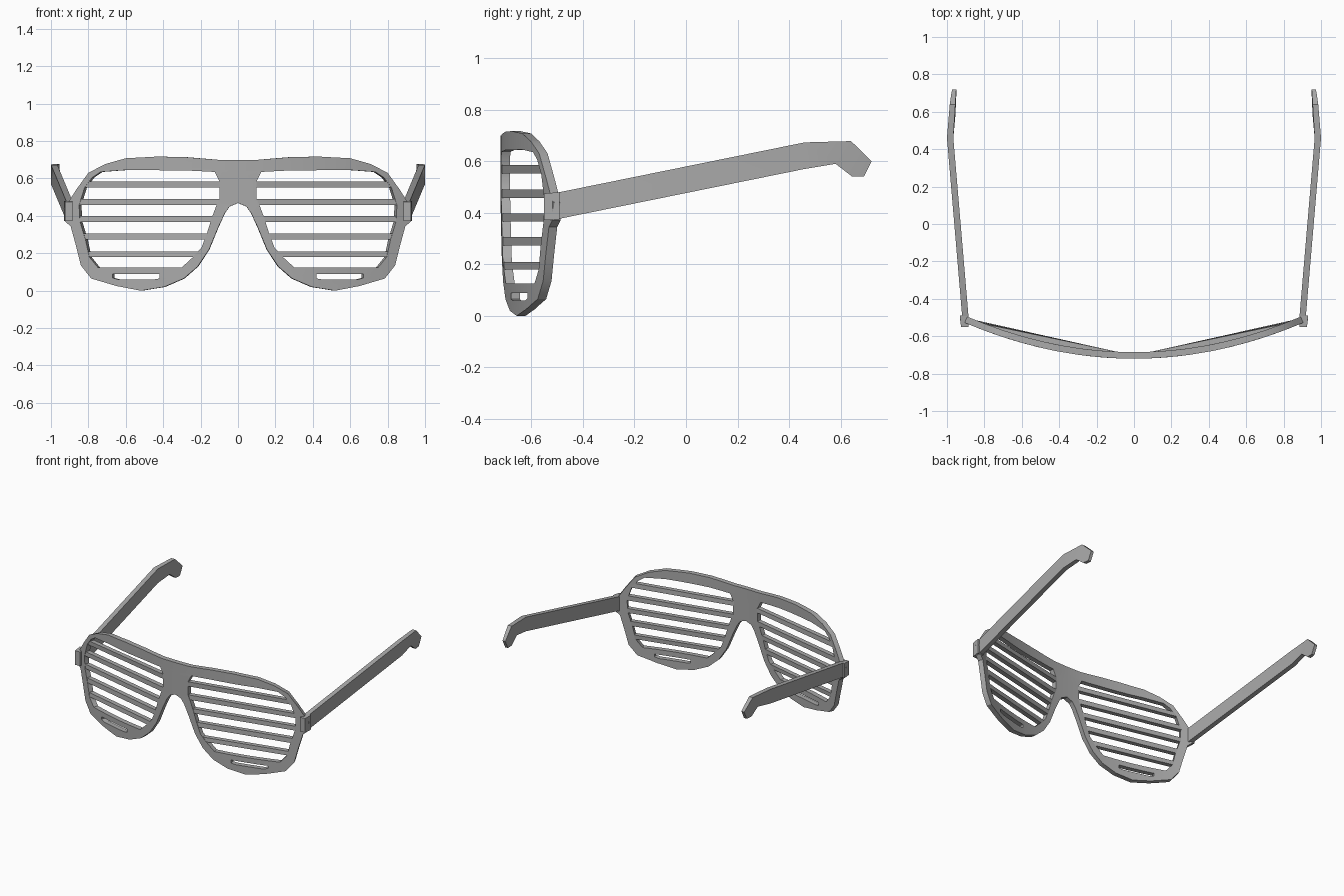
import bpy, bmesh, math
from mathutils import Vector

if "Cube" in bpy.data.objects:
    bpy.data.objects.remove(bpy.data.objects["Cube"])

T = 0.035  # rim thickness
grey = bpy.data.materials.new("grey plastic")
grey.diffuse_color = (0.40, 0.40, 0.40, 1)
grey.use_nodes = True
grey.node_tree.nodes["Principled BSDF"].inputs["Base Color"].default_value = grey.diffuse_color


def bend(x, depth):
    """Point on the curved front, moved back by depth along its normal."""
    slope = 0.47 * x
    n = math.hypot(1, slope)
    return x - depth * slope / n, -0.72 + 0.235 * x * x + depth / n


def finish(obj):
    obj.data.materials.clear()
    obj.data.materials.append(grey)
    bpy.ops.object.select_all(action='DESELECT')
    obj.select_set(True)
    bpy.context.view_layer.objects.active = obj
    bpy.ops.object.shade_smooth_by_angle(angle=math.radians(30))


def mesh_object(name, bm):
    bmesh.ops.recalc_face_normals(bm, faces=bm.faces)
    me = bpy.data.meshes.new(name)
    bm.to_mesh(me)
    bm.free()
    obj = bpy.data.objects.new(name, me)
    bpy.context.collection.objects.link(obj)
    finish(obj)
    return obj


def loft(name, rings):
    """Closed solid through a row of four-cornered sections."""
    bm = bmesh.new()
    vs = [[bm.verts.new(p) for p in r] for r in rings]
    for a, b in zip(vs, vs[1:]):
        for i in range(4):
            j = (i + 1) % 4
            bm.faces.new((a[i], a[j], b[j], b[i]))
    bm.faces.new(vs[0])
    bm.faces.new(vs[-1])
    return mesh_object(name, bm)


# Rim outline (right half, x and z), from top centre round to the nose arch
half = [(0, .70), (.11, .70), (.28, .714), (.43, .717), (.6, .708), (.71, .677),
        (.80, .63), (.865, .54), (.90, .485), (.932, .44), (.925, .37), (.895, .345),
        (.865, .235), (.84, .135), (.785, .065), (.65, .025), (.52, 0), (.395, .02),
        (.29, .065), (.215, .13), (.155, .22), (.105, .34), (.07, .415), (.045, .45),
        (0, .468)]
outline = half + [(-x, z) for x, z in half[-2:0:-1]]

# Lens opening: inner and outer side, each from bottom to top
inner = [(.30, .125), (.24, .18), (.195, .23), (.165, .31), (.14, .39), (.115, .457),
         (.10, .49), (.10, .585), (.125, .635)]
outer = [(.75, .125), (.795, .18), (.815, .27), (.845, .37), (.85, .457), (.82, .552),
         (.78, .605), (.735, .635)]
opening = inner + [(.28, .643), (.6, .645)] + outer[::-1]
low_slot = [(.42, .065), (.45, .06), (.64, .06), (.67, .068), (.67, .088), (.42, .088)]

# Flat frame with holes
curve = bpy.data.curves.new("frame", 'CURVE')
curve.dimensions = '2D'
curve.fill_mode = 'BOTH'
curve.extrude = T / 2
loops = [outline]
for s in (1, -1):
    loops += [[(s * x, z) for x, z in h] for h in (opening, low_slot)]
for pts in loops:
    sp = curve.splines.new('POLY')
    sp.points.add(len(pts) - 1)
    for p, (x, z) in zip(sp.points, pts):
        p.co = (x, z, 0, 1)
    sp.use_cyclic_u = True
temp = bpy.data.objects.new("frame_curve", curve)
bpy.context.collection.objects.link(temp)
bpy.context.view_layer.update()
flat = bpy.data.meshes.new_from_object(temp.evaluated_get(bpy.context.evaluated_depsgraph_get()))
bpy.data.objects.remove(temp)

# Cut it into columns and bend it round the face
bm = bmesh.new()
bm.from_mesh(flat)
bmesh.ops.remove_doubles(bm, verts=bm.verts, dist=0.0005)
for i in range(-9, 10):
    bmesh.ops.bisect_plane(bm, geom=bm.verts[:] + bm.edges[:] + bm.faces[:], dist=1e-5,
                           plane_co=(i * 0.1, 0, 0), plane_no=(1, 0, 0))
for v in bm.verts:
    x, z, d = v.co.x, v.co.y, T / 2 - v.co.z
    v.co = Vector((*bend(x, d), z))
mesh_object("frame", bm)


def side_x(side, z):
    for (x0, z0), (x1, z1) in zip(side, side[1:]):
        if z0 <= z <= z1:
            return x0 + (x1 - x0) * (z - z0) / (z1 - z0)


# Straight slats spanning each opening
slats = [(.18, .21), (.273, .307), (.366, .398), (.457, .49), (.552, .585)]
for s, label in ((1, "right"), (-1, "left")):
    for n, (z0, z1) in enumerate(slats):
        rings = []
        for side, push in ((inner, -.012), (outer, .012)):
            ring = []
            for z, d in ((z0, .001), (z1, .001), (z1, T - .001), (z0, T - .001)):
                x, y = bend(side_x(side, z) + push, d)
                ring.append((s * x, y, z))
            rings.append(ring)
        loft(f"{label}_slat_{n + 1}", rings)

# Temples: y and z of top edge, y and z of bottom edge, centre x, half width
temple = [(-.515, .475, -.515, .372, .900, .017), (.46, .673, .46, .57, .983, .017),
          (.64, .678, .58, .59, .970, .015), (.69, .63, .645, .54, .965, .013),
          (.72, .60, .69, .54, .961, .011)]
# Hinge blocks joining the frame to the temples
hinge = [(-.55, .475, -.55, .372, .905, .02), (-.49, .48, -.49, .374, .908, .023)]
for s, label in ((1, "right"), (-1, "left")):
    for name, rows in (("temple", temple), ("hinge", hinge)):
        loft(f"{label}_{name}", [
            [(s * (x - w), yt, zt), (s * (x + w), yt, zt),
             (s * (x + w), yb, zb), (s * (x - w), yb, zb)]
            for yt, zt, yb, zb, x, w in rows])
